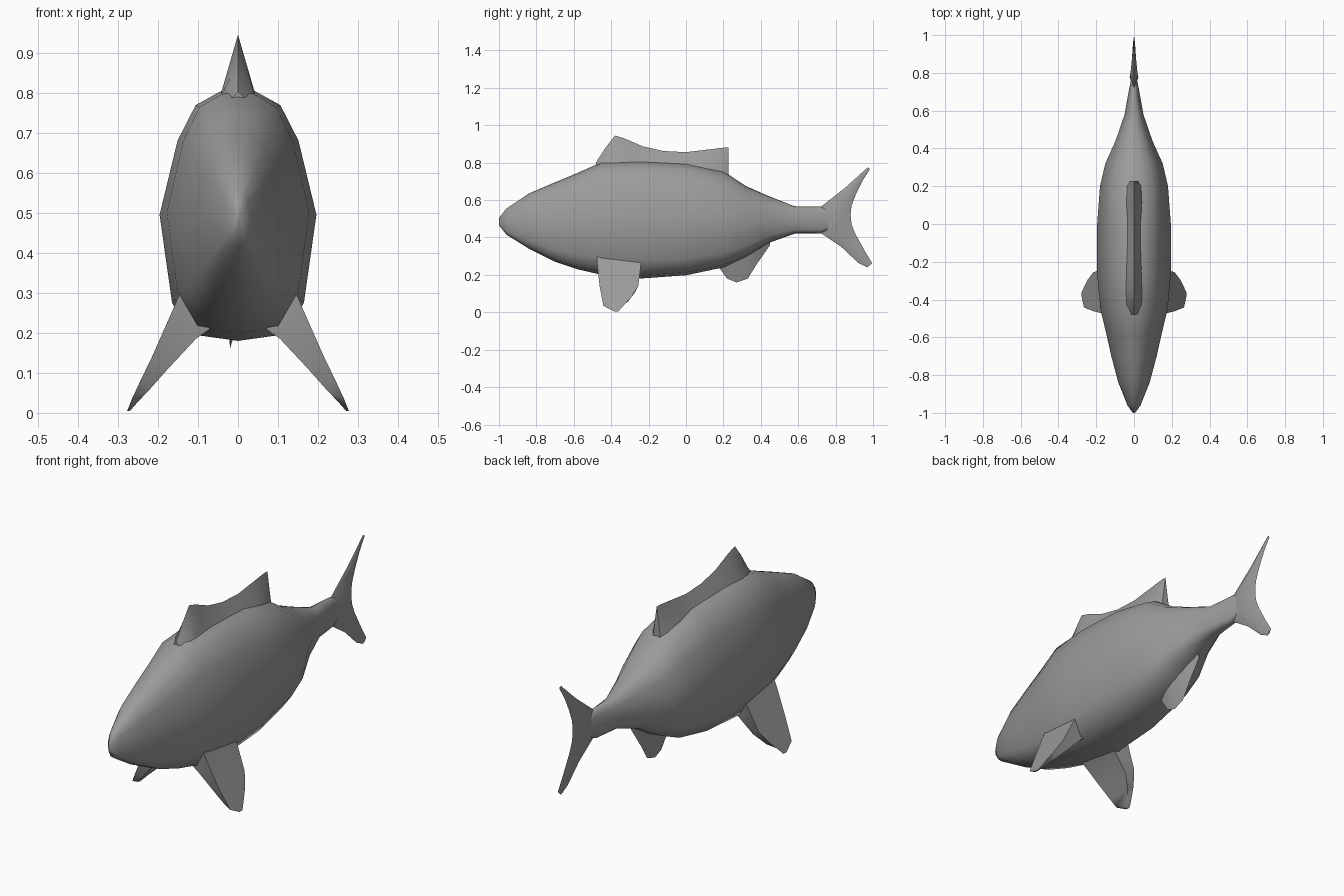
import bpy, bmesh, math

cube = bpy.data.objects.get("Cube")
if cube:
    bpy.data.objects.remove(cube)

grey = bpy.data.materials.new("fish grey")
grey.use_nodes = True
colour = (0.33, 0.33, 0.33, 1)
grey.diffuse_color = colour
grey.node_tree.nodes["Principled BSDF"].inputs["Base Color"].default_value = colour


def loft(name, rings, angle=60):
    """Skin closed rings of equal length and cap both ends."""
    bm = bmesh.new()
    rows = [[bm.verts.new(p) for p in ring] for ring in rings]
    for a, b in zip(rows, rows[1:]):
        n = len(a)
        for i in range(n):
            j = (i + 1) % n
            bm.faces.new((a[i], a[j], b[j], b[i]))
    bm.faces.new(rows[0])
    bm.faces.new(rows[-1])
    bmesh.ops.recalc_face_normals(bm, faces=bm.faces)
    mesh = bpy.data.meshes.new(name)
    bm.to_mesh(mesh)
    bm.free()
    mesh.materials.append(grey)
    obj = bpy.data.objects.new(name, mesh)
    bpy.context.collection.objects.link(obj)
    bpy.ops.object.select_all(action="DESELECT")
    obj.select_set(True)
    bpy.context.view_layer.objects.active = obj
    bpy.ops.object.shade_smooth_by_angle(angle=math.radians(angle))
    return obj


# Body: one cross-section scaled along the length (y, bottom, top, half width)
half = [(0, 1), (.22, .98), (.54, .87), (.77, .59), (1, 0), (.84, -.7), (.58, -.95), (0, -1)]
section = half + [(-x, z) for x, z in half[-2:0:-1]]
stations = [
    (-1, .465, .505, .006), (-.96, .415, .555, .035), (-.84, .34, .635, .083),
    (-.7, .27, .695, .12), (-.58, .23, .745, .147), (-.45, .2, .803, .178),
    (-.25, .18, .81, .196), (0, .198, .797, .195), (.2, .24, .755, .18),
    (.32, .295, .675, .152), (.44, .37, .622, .098), (.58, .42, .567, .05),
    (.72, .422, .565, .025), (.78, .45, .54, .012),
]
loft("body", [[(x * w, y, (lo + hi) / 2 + z * (hi - lo) / 2) for x, z in section]
              for y, lo, hi, w in stations])

# Tail fin: lens sections stacked from lower to upper tip (lead y, z, trail y, z, thickness)
tail = [
    (.97, .24, .995, .263, .003), (.92, .265, .955, .33, .007), (.83, .35, .905, .42, .012),
    (.72, .424, .885, .47, .02), (.71, .495, .88, .52, .023), (.72, .563, .885, .57, .02),
    (.85, .665, .91, .635, .011), (.9, .71, .945, .705, .007), (.972, .775, .983, .765, .003),
]
rings = []
for y0, z0, y1, z1, t in tail:
    ym, zm = y0 + (y1 - y0) * .4, z0 + (z1 - z0) * .4
    rings.append([(0, y0, z0), (t, ym, zm), (0, y1, z1), (-t, ym, zm)])
loft("tail_fin", rings)

# Dorsal fin: wedge sections along the back (y, base, top, half width at base)
dorsal = [
    (-.48, .78, .803, .022), (-.43, .79, .88, .042), (-.38, .79, .945, .045),
    (-.33, .79, .93, .045), (-.23, .79, .887, .045), (-.12, .78, .862, .045),
    (0, .77, .856, .045), (.1, .76, .868, .045), (.2, .74, .88, .04), (.228, .72, .88, .022),
]
loft("dorsal_fin", [[(w, y, lo), (w * .45, y, lo + (hi - lo) * .55), (0, y, hi),
                     (-w * .45, y, lo + (hi - lo) * .55), (-w, y, lo)]
                    for y, lo, hi, w in dorsal], 50)

# Anal fin: wedge sections under the rear (y, tip, root, half width)
anal = [(.18, .235, .28, .01), (.22, .18, .31, .025), (.27, .16, .34, .03),
        (.33, .18, .38, .03), (.38, .26, .4, .025), (.45, .36, .42, .012)]
loft("anal_fin", [[(w, y, hi), (-.02, y, lo), (-w, y, hi)] for y, lo, hi, w in anal])

# Pectoral fins: sections from root to tip (outer x, z, inner x, z, front y, back y)
pectoral = [
    (.145, .3, .07, .21, -.475, -.235), (.162, .26, .105, .185, -.475, -.24),
    (.215, .14, .175, .11, -.462, -.255), (.245, .078, .222, .057, -.45, -.295),
    (.265, .035, .248, .03, -.442, -.335), (.277, .005, .27, .005, -.385, -.362),
]
for side, sign in (("left", 1), ("right", -1)):
    loft("pectoral_fin_" + side,
         [[(sign * xo, f, zo), (sign * xo, b, zo), (sign * xi, b - .015, zi), (sign * xi, f + .015, zi)]
          for xo, zo, xi, zi, f, b in pectoral], 50)
